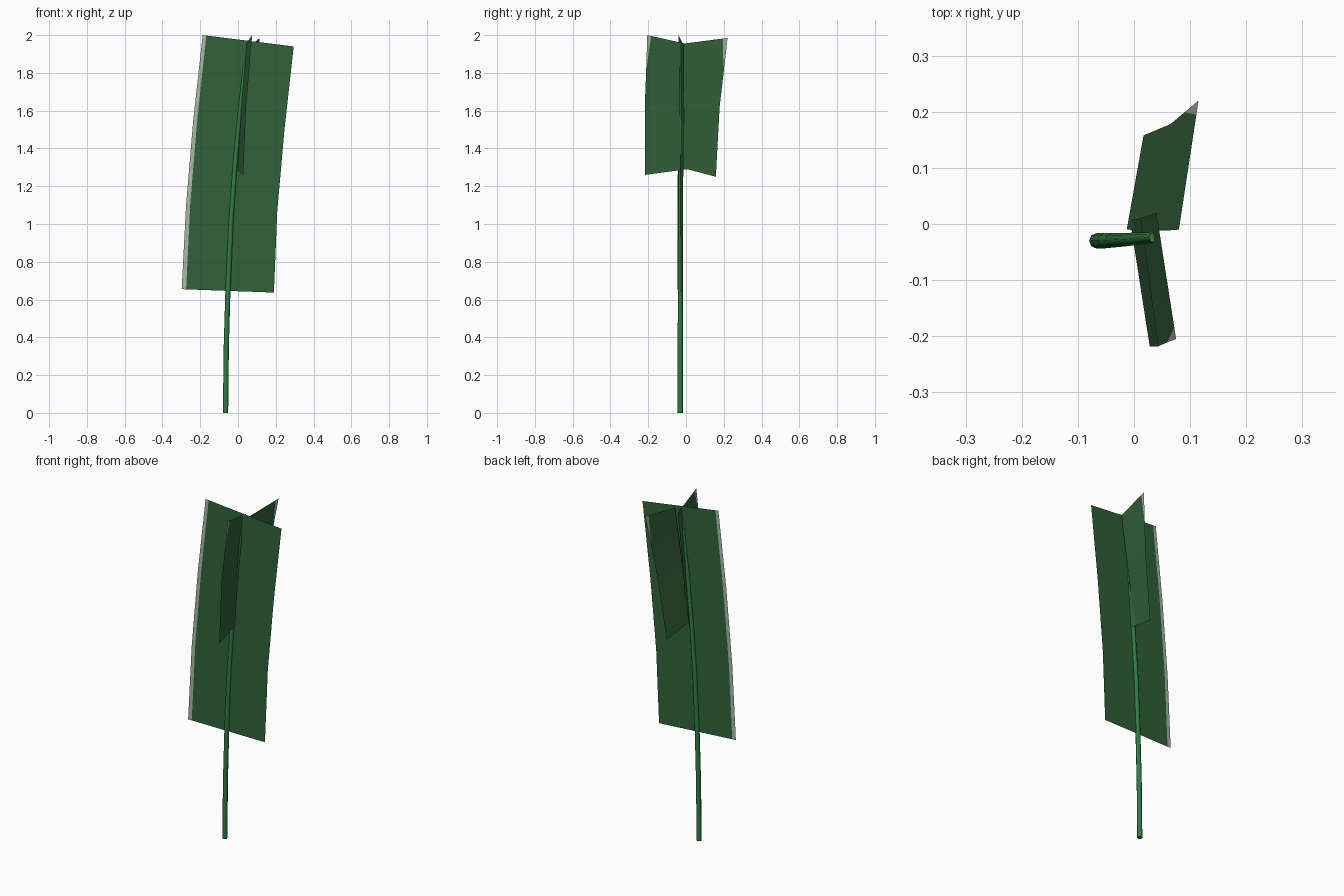
import bpy, math
from mathutils import Vector

if "Cube" in bpy.data.objects:
    bpy.data.objects.remove(bpy.data.objects["Cube"])


def material(name, rgb):
    m = bpy.data.materials.new(name)
    m.diffuse_color = (*rgb, 1)
    m.use_nodes = True
    m.node_tree.nodes["Principled BSDF"].inputs["Base Color"].default_value = m.diffuse_color
    return m


LEAF = material("dark leaf green", (0.032, 0.125, 0.043))
STEM = material("stem green", (0.030, 0.205, 0.055))
PALE = material("pale edge", (0.40, 0.50, 0.39))


def make_object(name, verts, faces, mats):
    me = bpy.data.meshes.new(name)
    me.from_pydata(verts, [], faces)
    for m in mats:
        me.materials.append(m)
    ob = bpy.data.objects.new(name, me)
    bpy.context.collection.objects.link(ob)
    return ob


def card(name, outer, inner, widths):
    """Flat leaf card; widths = fraction of each row that is pale, from the outer edge."""
    verts, rows, faces, slots = [], [], [], []
    for o, i, w in zip(outer, inner, widths):
        o, i = Vector(o), Vector(i)
        n = len(verts)
        if w > 0:
            verts += [o, o.lerp(i, w), i]
            rows.append((n, n + 1, n + 2))
        else:
            verts += [o, i]
            rows.append((n, n, n + 1))
    for a, b in zip(rows, rows[1:]):
        for k in (0, 1):
            f = list(dict.fromkeys((a[k], a[k + 1], b[k + 1], b[k])))
            if len(f) > 2:
                faces.append(f)
                slots.append(1 - k)
    ob = make_object(name, verts, faces, [LEAF, PALE])
    for p, s in zip(ob.data.polygons, slots):
        p.material_index = s


# Large leaf card facing the front, in a single upright plane
def on_plane(points):
    return [(x, -0.028 + 0.06 * x, z) for x, z in points]


card("large_leaf",
     on_plane([(-0.298, 0.655), (-0.275, 1.10), (-0.237, 1.55), (-0.187, 2.0)]),
     on_plane([(0.19, 0.637), (0.208, 1.07), (0.246, 1.50), (0.295, 1.94)]),
     [0.048, 0.045, 0.043, 0.04])

# Two small side leaf cards with pale tips
card("back_leaf",
     [(0.017, 0.158, 1.25), (0.065, 0.178, 1.62), (0.09, 0.199, 1.80), (0.115, 0.22, 1.985)],
     [(-0.013, -0.01, 1.295), (0.032, -0.012, 1.63), (0.056, -0.012, 1.79), (0.08, -0.01, 1.955)],
     [0, 0, 0, 0.11])
card("front_leaf",
     [(0.028, -0.218, 1.26), (0.043, -0.218, 1.63), (0.059, -0.211, 1.81), (0.075, -0.205, 2.0)],
     [(-0.007, 0.007, 1.29), (0.012, 0.010, 1.62), (0.026, 0.015, 1.79), (0.04, 0.02, 1.95)],
     [0, 0, 0, 0.09])

# Curved tapering stem, eight sided: x, y, z, radius
PATH = [(-0.066, -0.030, 0.0, 0.0140), (-0.062, -0.030, 0.35, 0.0138),
        (-0.053, -0.030, 0.66, 0.0135), (-0.038, -0.029, 1.0, 0.0130),
        (-0.017, -0.028, 1.30, 0.0120), (0.010, -0.026, 1.60, 0.0110),
        (0.036, -0.024, 1.84, 0.0095)]
N = 8
verts = [(x + r * math.cos(2 * math.pi * k / N), y + r * math.sin(2 * math.pi * k / N), z)
         for x, y, z, r in PATH for k in range(N)]
faces = [(j * N + k, j * N + (k + 1) % N, (j + 1) * N + (k + 1) % N, (j + 1) * N + k)
         for j in range(len(PATH) - 1) for k in range(N)]
faces.append(tuple(reversed(range(N))))
faces.append(tuple(range((len(PATH) - 1) * N, len(PATH) * N)))
stem = make_object("stem", verts, faces, [STEM])
bpy.context.view_layer.objects.active = stem
stem.select_set(True)
bpy.ops.object.shade_smooth_by_angle(angle=math.radians(50))
